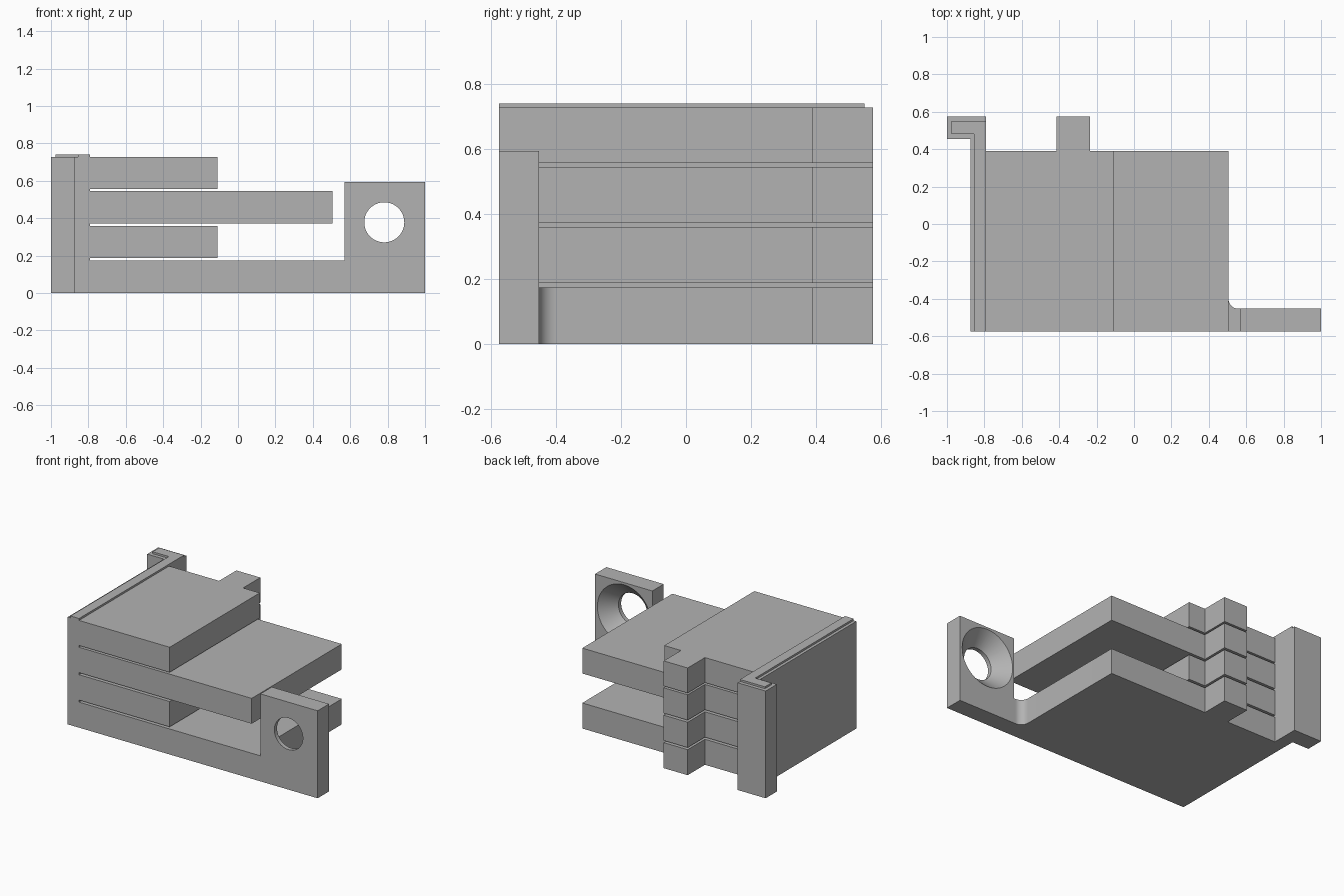
import bpy
import bmesh
from math import sin, cos, pi, radians

default = bpy.data.objects.get("Cube")
if default:
    bpy.data.objects.remove(default, do_unlink=True)

GREY = (0.45, 0.45, 0.45, 1.0)
grey = bpy.data.materials.new("plain_grey")
grey.use_nodes = True
grey.diffuse_color = GREY
grey.node_tree.nodes["Principled BSDF"].inputs["Base Color"].default_value = GREY


def finish(name, bm):
    bmesh.ops.recalc_face_normals(bm, faces=bm.faces)
    mesh = bpy.data.meshes.new(name)
    bm.to_mesh(mesh)
    bm.free()
    mesh.materials.append(grey)
    obj = bpy.data.objects.new(name, mesh)
    bpy.context.collection.objects.link(obj)
    return obj


def activate(obj):
    bpy.ops.object.select_all(action="DESELECT")
    obj.select_set(True)
    bpy.context.view_layer.objects.active = obj


def prism(name, outline, z0, z1):
    """Extrude an outline in plan from z0 up to z1."""
    bm = bmesh.new()
    face = bm.faces.new([bm.verts.new((x, y, z0)) for x, y in outline])
    top = bmesh.ops.extrude_face_region(bm, geom=[face])["geom"]
    verts = [v for v in top if isinstance(v, bmesh.types.BMVert)]
    bmesh.ops.translate(bm, verts=verts, vec=(0, 0, z1 - z0))
    return finish(name, bm)


FRONT, BACK, SLAB_BACK = -0.575, 0.575, 0.39
ROOT, SHORT, LONG = -0.79, -0.11, 0.505
PLATE_X, PLATE_BACK, TOP = 0.57, -0.453, 0.727
# Rear edge of every slab, with its locating tab
rear_edge = [(-0.235, SLAB_BACK), (-0.235, BACK), (-0.415, BACK),
             (-0.415, SLAB_BACK), (ROOT, SLAB_BACK)]

# Upright spine with a hooked rear end
prism("spine", [(-0.875, FRONT), (ROOT, FRONT), (ROOT, BACK), (-1, BACK),
                (-1, 0.455), (-0.875, 0.455)], 0, TOP)

# Thin locating ridge on top of the spine
prism("spine_ridge", [(-0.855, FRONT), (ROOT, FRONT), (ROOT, 0.55), (-0.977, 0.55),
                      (-0.977, 0.48), (-0.855, 0.48)], TOP, 0.74)

# Base slab, joined to the mounting plate with a rounded inner corner
r = 0.053
fillet = [(LONG + r - r * cos(a), PLATE_BACK + r - r * sin(a))
          for a in [pi / 2 * (1 - i / 12) for i in range(13)]]
base = prism("base_slab", [(ROOT, FRONT), (PLATE_X, FRONT), (PLATE_X, PLATE_BACK)]
             + fillet + [(LONG, SLAB_BACK)] + rear_edge, 0, 0.173)
activate(base)
bpy.ops.object.shade_smooth_by_angle(angle=radians(30))

# Cantilevered slabs separated by narrow slits
for name, end, z0, z1 in (("lower_short_slab", SHORT, 0.187, 0.359),
                          ("long_slab", LONG, 0.373, 0.545),
                          ("upper_short_slab", SHORT, 0.557, TOP)):
    prism(name, [(ROOT, FRONT), (end, FRONT), (end, SLAB_BACK)] + rear_edge, z0, z1)

# Mounting plate
plate = prism("mounting_plate", [(PLATE_X, FRONT), (1, FRONT), (1, PLATE_BACK),
                                 (PLATE_X, PLATE_BACK)], 0, 0.593)

# Countersunk hole, wide at the back
SIDES = 64
bm = bmesh.new()
rings = []
for y, rad in ((-0.65, 0.107), (-0.546, 0.107), (PLATE_BACK, 0.2), (-0.433, 0.22)):
    rings.append([bm.verts.new((0.782 + rad * cos(2 * pi * i / SIDES), y,
                                0.378 + rad * sin(2 * pi * i / SIDES)))
                  for i in range(SIDES)])
for a, b in zip(rings, rings[1:]):
    for i in range(SIDES):
        j = (i + 1) % SIDES
        bm.faces.new((a[i], a[j], b[j], b[i]))
bm.faces.new(rings[0])
bm.faces.new(rings[-1])
cutter = finish("hole_cutter", bm)
cutter.hide_render = True

cut = plate.modifiers.new("countersunk_hole", "BOOLEAN")
cut.operation = "DIFFERENCE"
cut.solver = "EXACT"
cut.object = cutter
activate(plate)
bpy.ops.object.modifier_apply(modifier=cut.name)
bpy.data.objects.remove(cutter, do_unlink=True)
bpy.ops.object.shade_smooth_by_angle(angle=radians(30))
